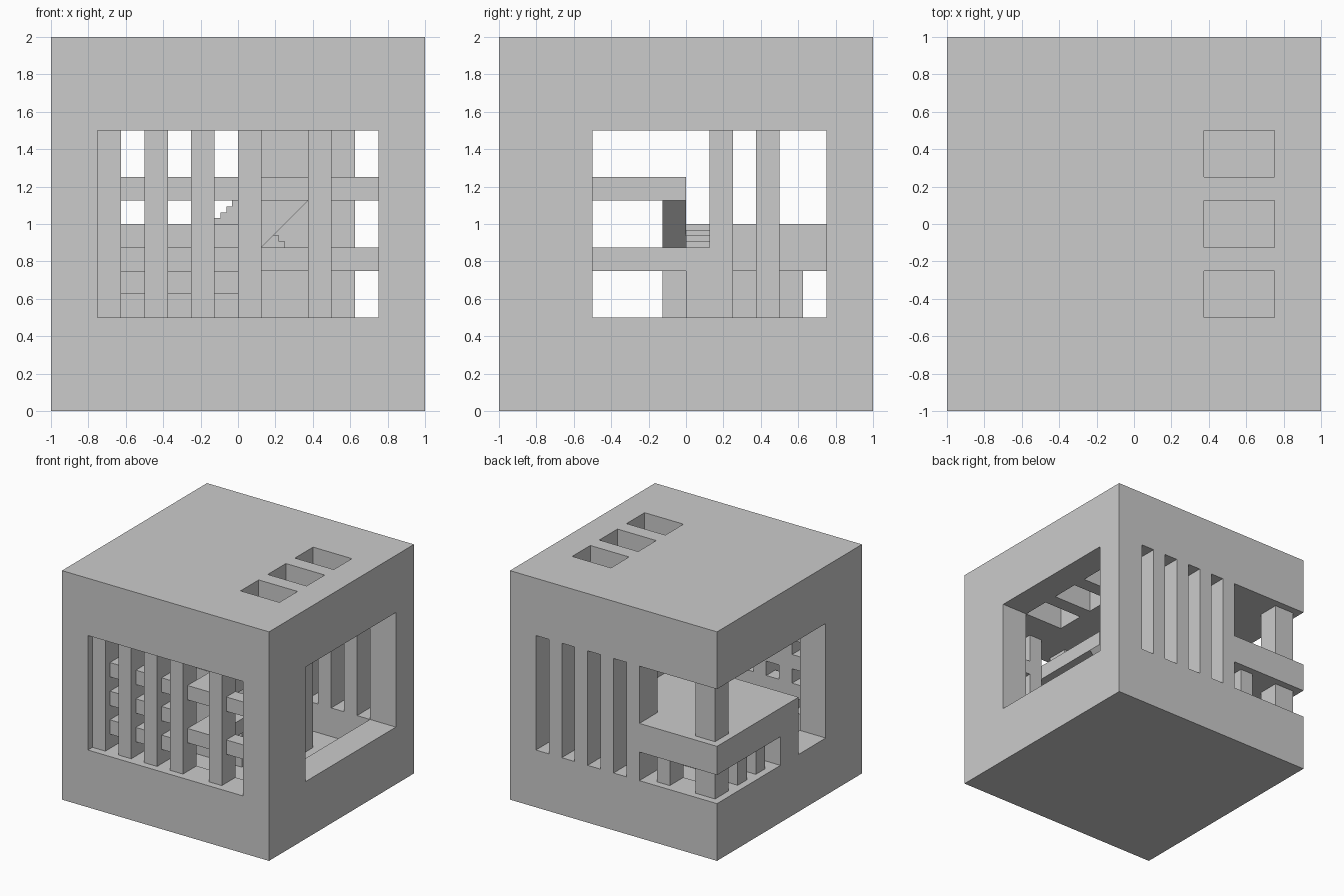
import bpy, bmesh

if "Cube" in bpy.data.objects:
    bpy.data.objects.remove(bpy.data.objects["Cube"])

def prism(name, profile, y0, y1):
    """Extrude an x-z profile from y0 to y1."""
    bm = bmesh.new()
    face = bm.faces.new([bm.verts.new((x, y0, z)) for x, z in profile])
    new = bmesh.ops.extrude_face_region(bm, geom=[face])["geom"]
    bmesh.ops.translate(bm, vec=(0, y1 - y0, 0),
                        verts=[g for g in new if isinstance(g, bmesh.types.BMVert)])
    bmesh.ops.recalc_face_normals(bm, faces=bm.faces)
    me = bpy.data.meshes.new(name)
    bm.to_mesh(me)
    bm.free()
    ob = bpy.data.objects.new(name, me)
    bpy.context.collection.objects.link(ob)
    return ob

def box(name, x0, x1, y0, y1, z0, z1):
    return prism(name, [(x0, z0), (x1, z0), (x1, z1), (x0, z1)], y0, y1)

def cut(target, cutter):
    mod = target.modifiers.new("cut", 'BOOLEAN')
    mod.operation, mod.solver, mod.object = 'DIFFERENCE', 'EXACT', cutter
    bpy.context.view_layer.objects.active = target
    bpy.ops.object.modifier_apply(modifier=mod.name)
    bpy.data.objects.remove(cutter, do_unlink=True)

# Cube shell: hollow room, windows on four sides, slots and skylights
shell = box("shell", -1, 1, -1, 1, 0, 2)
cut(shell, box("room_cut", -.75, .75, -.75, .75, .25, 1.5))
cut(shell, box("front_cut", -.75, .75, -1.1, -.7, .5, 1.5))
cut(shell, box("right_cut", .7, 1.1, -.5, .75, .5, 1.5))
cut(shell, box("left_cut", -1.1, -.7, -.5, 1.1, .5, 1.5))
cut(shell, box("back_corner_cut", -1.1, -.25, .7, 1.1, .5, 1.5))
for x in (-.125, .125, .375, .625):
    cut(shell, box("slot_cut", x, x + .125, .7, 1.1, .5, 1.5))
for y0, y1 in ((-.5, -.25), (-.125, .125), (.25, .5)):
    cut(shell, box("skylight_cut", .375, .75, y0, y1, 1.4, 2.1))

# Front screen: vertical fins with horizontal louvers behind
for x in (-.75, -.5, -.25, 0, .375):
    box("front_fin", x, x + .125, -.9375, -.75, .5, 1.5)
for z in (.625, .875, 1.125):
    box("left_louver", -.75, 0, -.875, -.75, z, z + .125)
for z in (.75, 1.125):
    box("right_louver", .125, .75, -.875, -.75, z, z + .125)
    box("landing", .125, .375, -.75, 0, z, z + .125)

# Terrace slab with supporting wall, corner post and lower fins
box("terrace", -1, .125, -.125, 1, .75, 1.0).scale.x = 1
# trim the terrace outline where the back wall stands
cut(bpy.data.objects["terrace"], box("terrace_cut", -.25, .2, .75, 1.1, .7, 1.1))
box("support_wall", -1, .125, -.125, .125, .5, .75)
box("support_base", -.75, .125, -.125, .125, .25, .5)
for z0, z1 in ((.5, .75), (1.0, 1.5)):
    box("corner_post", -.9375, -.75, .75, .9375, z0, z1)
for y in (.25, .5):
    box("left_fin", -.9375, -.75, y, y + .125, .5, .75)
box("back_fin", -.5, -.375, .75, .9375, .5, .75)

# Inner wall and tall piers beside the atrium
box("inner_wall", .125, .375, 0, .25, .25, .875)
box("pier_front", .125, .375, .125, .25, .875, 1.5)
box("pier_back", .125, .375, .375, .5, .25, 1.5)

# Stairs: upper flight with sloping underside, lower flight to the landing
s = .03125
upper = [(-.125, 1.0)]
for i in range(8):
    upper += [(-.125 + i * s, 1 + (i + 1) * s), (-.125 + (i + 1) * s, 1 + (i + 1) * s)]
upper = upper[:1] + upper[1:] + [(.375, 1.125), (.125, .875), (.125, 1.0)]
prism("upper_stairs", upper, -.125, 0)
lower = [(.125, .875)]
for i in range(4):
    lower += [(.25 - i * s, .875 + i * s), (.25 - i * s, .875 + (i + 1) * s)]
prism("lower_stairs", lower + [(.125, 1.0)], 0, .125)
